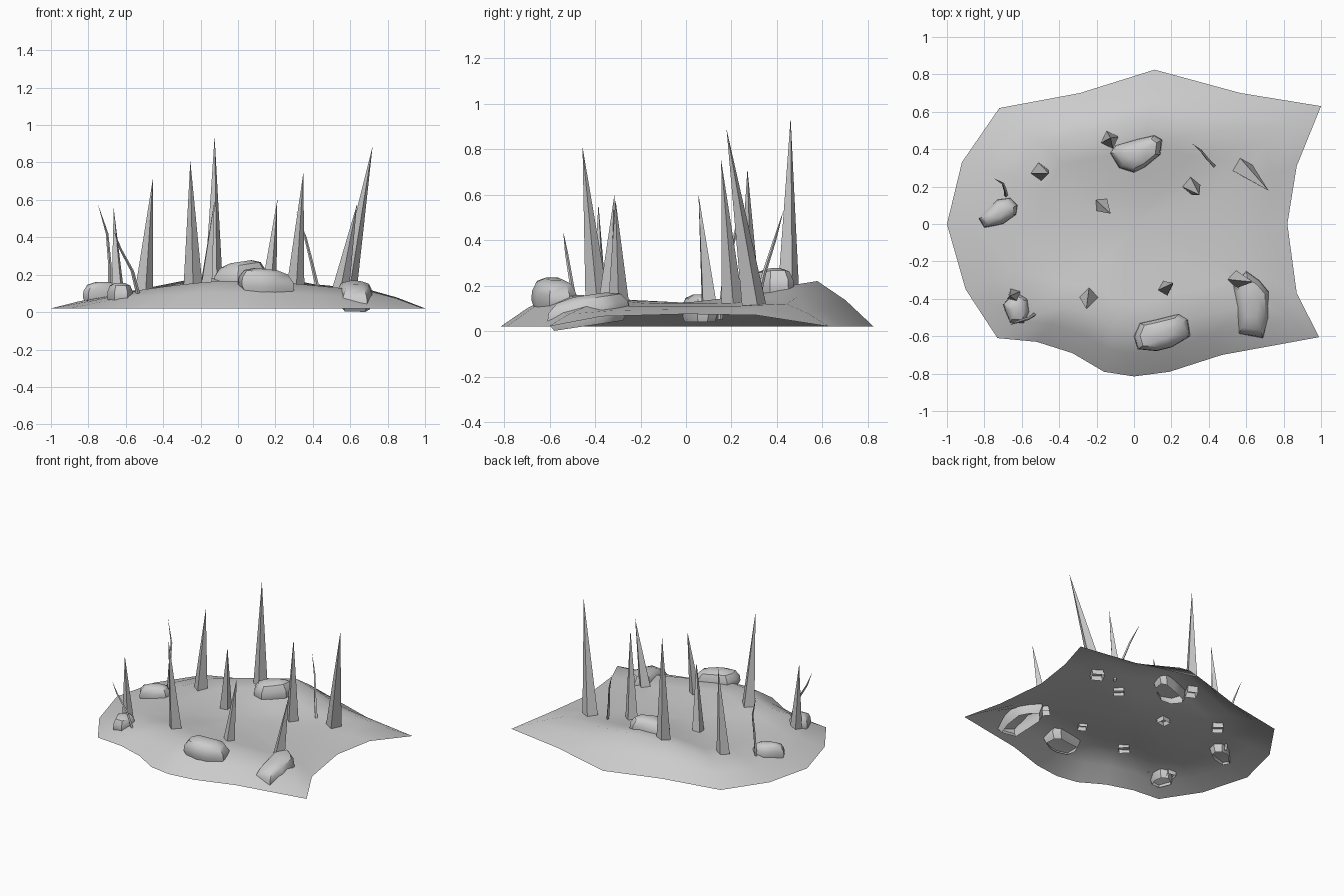
import bpy, bmesh, math
from mathutils import Vector


def finish(name, bm, angle=None):
    bmesh.ops.recalc_face_normals(bm, faces=bm.faces)
    me = bpy.data.meshes.new(name)
    bm.to_mesh(me)
    bm.free()
    ob = bpy.data.objects.new(name, me)
    bpy.context.collection.objects.link(ob)
    if angle is not None:
        bpy.ops.object.select_all(action='DESELECT')
        ob.select_set(True)
        bpy.context.view_layer.objects.active = ob
        bpy.ops.object.shade_smooth_by_angle(angle=math.radians(angle))
    return ob


def loft(name, rings, tip=None, angle=None):
    """Skin closed rings in order, optionally closing the last one to a point."""
    bm = bmesh.new()
    rows = [[bm.verts.new(p) for p in r] for r in rings]
    n = len(rows[0])
    for a, b in zip(rows, rows[1:]):
        for i in range(n):
            j = (i + 1) % n
            bm.faces.new((a[i], a[j], b[j], b[i]))
    if tip is not None:
        t = bm.verts.new(tip)
        for i in range(n):
            bm.faces.new((rows[-1][i], rows[-1][(i + 1) % n], t))
    return finish(name, bm, angle)


# Ground mound: outline x, y, rim height, crest height
outline = [
    (-1, 0, .02, .085), (-.9, -.35, .02, .095), (-.73, -.61, .02, .12),
    (-.52, -.63, .02, .14), (-.33, -.69, .02, .155), (-.16, -.79, .02, .165),
    (0, -.815, .02, .165), (.19, -.79, .02, .165), (.47, -.70, .02, .15),
    (.99, -.605, .02, .115), (.87, -.37, .065, .11), (.82, 0, .075, .11),
    (.87, .31, .07, .11), (1, .63, .02, .12), (.57, .70, .02, .15),
    (.11, .825, .02, .22), (-.29, .70, .02, .185), (-.72, .62, .02, .125),
    (-.92, .33, .02, .1)]
MID = .125
rings = []
for s, rim, crest in ((1, 1, 0), (.85, .42, .58), (.7, 0, 1), (.52, 0, .75), (.3, 0, .3)):
    rings.append([(x * s, y * s, e * rim + c * crest + MID * (1 - rim - crest))
                  for x, y, e, c in outline])
loft("ground_mound", rings, (0, 0, MID), 60)

# Spikes: base point, tip point, half width, twist
spikes = [
    ((-.13, .45, .14), (-.125, .46, .94), .052, 20),
    ((-.505, .28, .08), (-.455, .27, .715), .052, 10),
    ((-.175, .105, .09), (-.125, .055, .6), .045, 50),
    ((.305, .205, .10), (.35, .155, .75), .05, 5),
    ((.575, .305, .08), (.72, .178, .89), .058, 15),
    ((.54, -.295, .08), (.637, -.31, .58), .05, 0),
    ((-.24, -.39, .12), (-.255, -.455, .81), .052, 0),
    ((.165, -.345, .12), (.21, -.315, .6), .042, 15),
    ((-.64, -.38, .06), (-.665, -.385, .56), .042, 30)]
for k, (b, t, w, a) in enumerate(spikes):
    base = [(b[0] + w * math.cos(math.radians(a + 90 * i)),
             b[1] + w * math.sin(math.radians(a + 90 * i)), b[2]) for i in range(4)]
    loft(f"spike_{k + 1}", [base], t)

# Rocks: plan outline, bottom, top, slope in x and y
rocks = [
    ([(-.13, .38), (-.08, .30), (0, .275), (.06, .305), (.14, .37), (.15, .45),
      (.11, .475), (.02, .455), (-.1, .42)], .12, .27, .15, 0),
    ([(-.83, .03), (-.80, -.02), (-.70, 0), (-.63, .05), (-.622, .1),
      (-.66, .14), (-.73, .13), (-.79, .07)], .04, .16, 0, 0),
    ([(-.69, -.46), (-.66, -.53), (-.59, -.53), (-.56, -.47), (-.57, -.40),
      (-.62, -.37), (-.66, -.39), (-.70, -.43)], .04, .155, 0, 0),
    ([(0, -.6), (.02, -.67), (.12, -.68), (.2, -.66), (.3, -.6), (.29, -.51),
      (.24, -.48), (.12, -.51), (.03, -.53)], .09, .23, -.1, 0),
    ([(.53, -.33), (.54, -.43), (.56, -.59), (.69, -.61), (.72, -.5),
      (.72, -.36), (.67, -.30), (.6, -.25)], .025, .16, 0, .15)]
for k, (pts, lo, hi, sx, sy) in enumerate(rocks):
    cx = sum(p[0] for p in pts) / len(pts)
    cy = sum(p[1] for p in pts) / len(pts)
    rings = []
    for s, h in ((.84, 0), (1, .32), (.97, .6), (.78, .88), (.4, 1)):
        rings.append([(cx + (x - cx) * s, cy + (y - cy) * s,
                       lo + (hi - lo) * h + sx * (x - cx) * s + sy * (y - cy) * s)
                      for x, y in pts])
    loft(f"rock_{k + 1}", rings, (cx, cy, hi), 40)

# Thin bent stalks: path points from the ground to the tip
stalks = [
    [(-.685, .15, .05), (-.685, .17, .25), (-.70, .215, .42), (-.75, .245, .58)],
    [(.43, .31, .11), (.395, .345, .26), (.36, .39, .40), (.31, .43, .535)],
    [(-.535, -.485, .10), (-.565, -.505, .22), (-.63, -.525, .34), (-.665, -.54, .44)]]
for k, path in enumerate(stalks):
    rings = []
    for i, p in enumerate(path[:-1]):
        r = .011 - .002 * i
        rings.append([Vector(p) + Vector((r * math.cos(q * math.pi / 2),
                                          r * math.sin(q * math.pi / 2), 0)) for q in range(4)])
    loft(f"stalk_{k + 1}", rings, path[-1])
